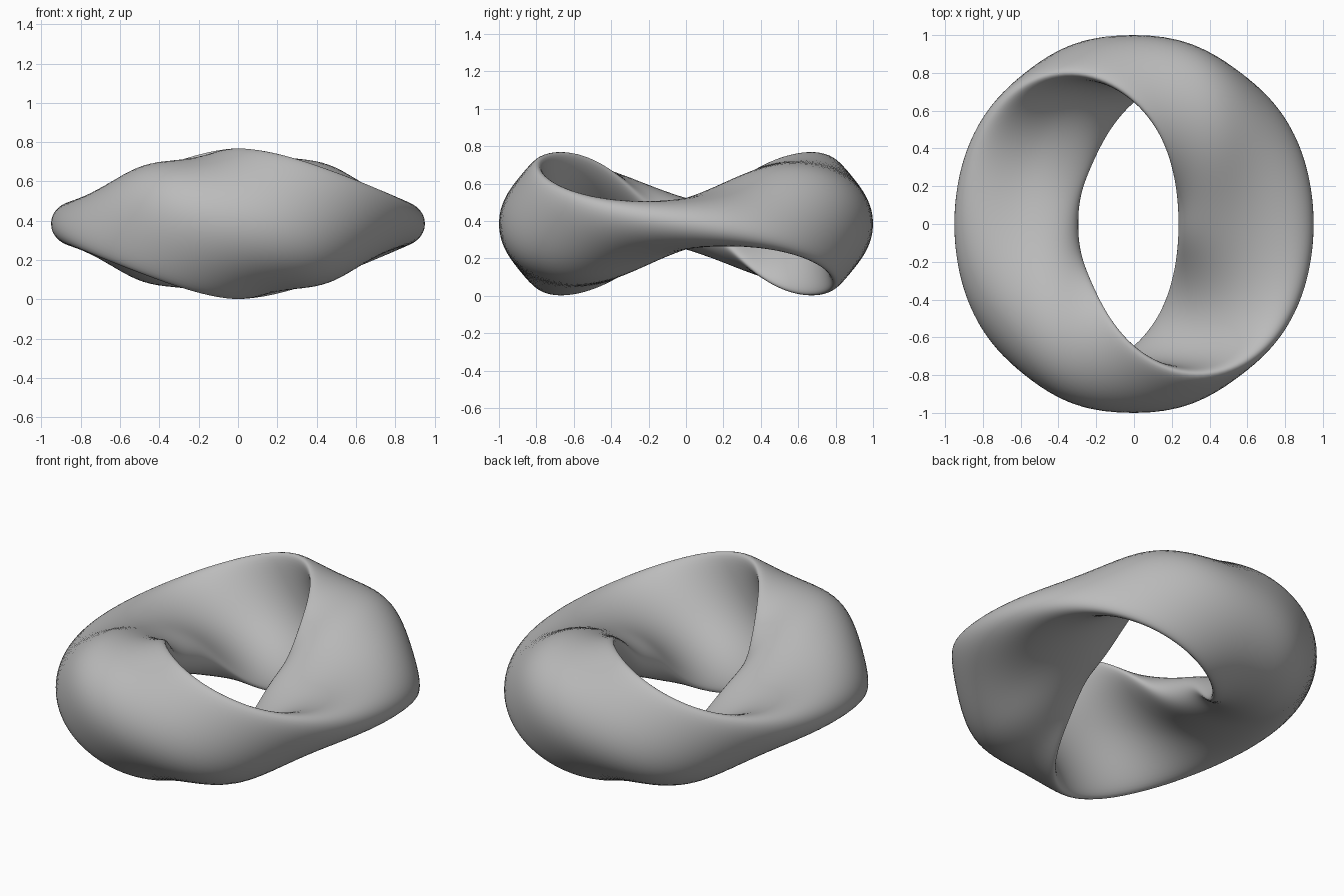
import bpy, bmesh
from math import sin, cos, tau, sqrt

cube = bpy.data.objects.get("Cube")
if cube:
    bpy.data.objects.remove(cube)

RING_STEPS, SECTION_STEPS = 160, 64
MID_HEIGHT = 0.385


def section_point(theta, u):
    """Point on the twisted band: theta runs round the ring, u round the section."""
    twist = theta + 0.29 * sin(2 * theta)
    upright = cos(theta) ** 2
    diagonal = sin(2 * theta) ** 2
    left = max(0, -sin(theta))
    left_shift = 0.03 * left * left * (3 - 2 * left)
    radius = 0.593 + 0.077 * upright + 0.008 * diagonal + left_shift
    half_width = 0.358 + 0.025 * upright - left_shift
    # Lens section, blunter at the sides, on a spine that bows outward front and back
    s = cos(u)
    side = 1 if sin(u) >= 0 else -1
    bow = 0.192 * cos(twist) * (1 + 0.85 * sin(twist) ** 2)
    across = bow * (1 - s * s)
    across += side * 0.138 * sqrt(max(0, 1 - abs(s) ** (2.1 + 1.1 * sin(theta) ** 4)))
    along = half_width * s
    r = radius + along * sin(twist) + across * cos(twist)
    z = along * cos(twist) - across * sin(twist)
    return r * sin(theta), -r * cos(theta), MID_HEIGHT + z


# Twisted ring: a closed loop of closed sections
bm = bmesh.new()
rings = [[bm.verts.new(section_point(tau * i / RING_STEPS, tau * j / SECTION_STEPS))
          for j in range(SECTION_STEPS)] for i in range(RING_STEPS)]
for i, ring in enumerate(rings):
    following = rings[(i + 1) % RING_STEPS]
    for j in range(SECTION_STEPS):
        k = (j + 1) % SECTION_STEPS
        bm.faces.new((ring[j], following[j], following[k], ring[k]))
bmesh.ops.recalc_face_normals(bm, faces=bm.faces)
for face in bm.faces:
    face.smooth = True
mesh = bpy.data.meshes.new("twisted_ring")
bm.to_mesh(mesh)
bm.free()
band = bpy.data.objects.new("twisted_ring", mesh)
bpy.context.collection.objects.link(band)

# Plain grey finish
grey = bpy.data.materials.new("light_grey")
grey.use_nodes = True
colour = (0.5, 0.5, 0.5, 1)
grey.diffuse_color = colour
grey.node_tree.nodes["Principled BSDF"].inputs["Base Color"].default_value = colour
mesh.materials.append(grey)
